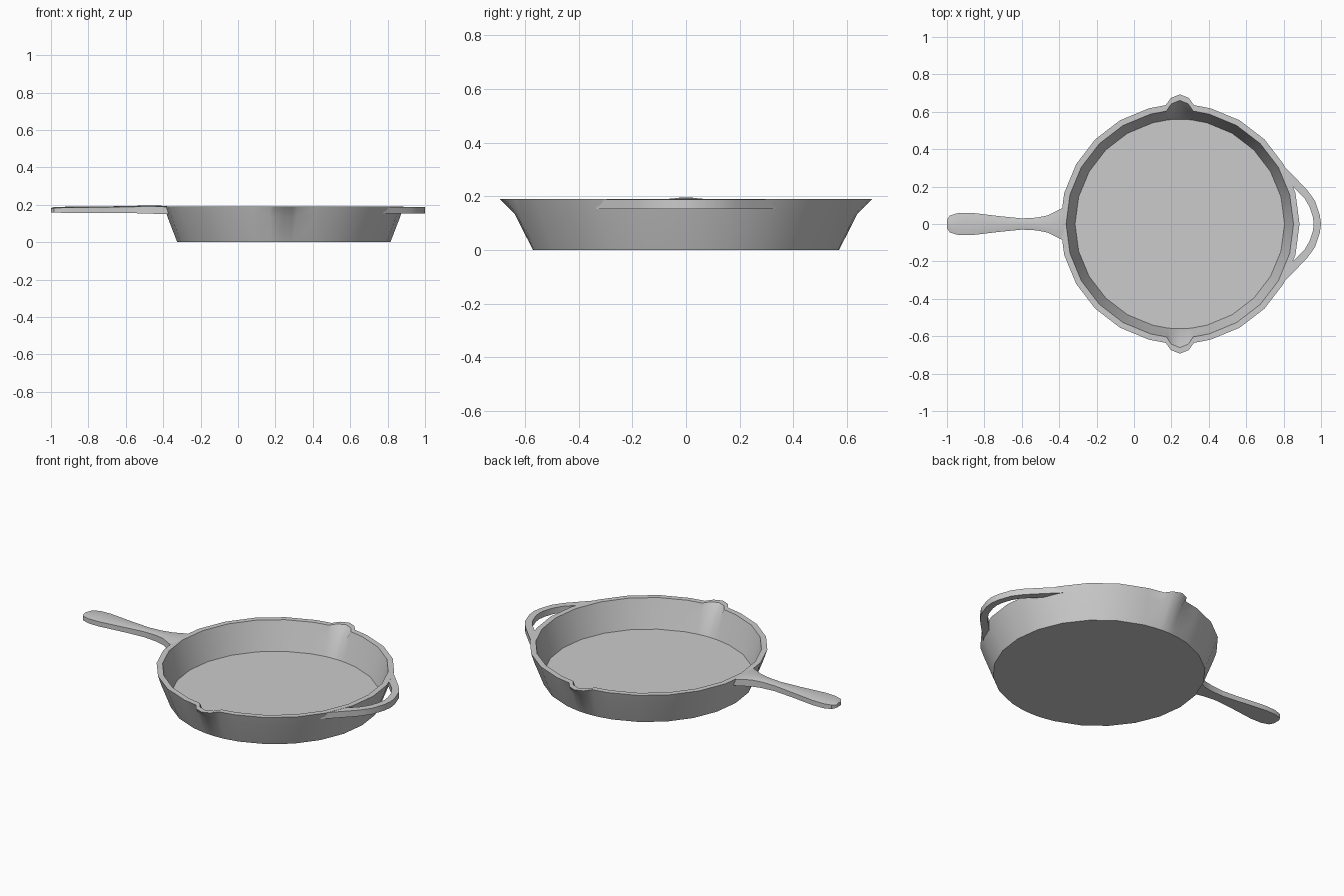
import bpy, bmesh
from math import sin, cos, radians

if "Cube" in bpy.data.objects:
    bpy.data.objects.remove(bpy.data.objects["Cube"])

CX = 0.245  # pan centre


def make(name, rings, closed_ends=True, loop=False):
    """Skin a list of equal-length closed rings into one mesh."""
    bm = bmesh.new()
    vs = [[bm.verts.new(p) for p in r] for r in rings]
    n = len(vs[0])
    pairs = list(zip(vs, vs[1:])) + ([(vs[-1], vs[0])] if loop else [])
    for a, b in pairs:
        for i in range(n):
            j = (i + 1) % n
            bm.faces.new((a[i], a[j], b[j], b[i]))
    if closed_ends:
        bm.faces.new(vs[0])
        bm.faces.new(vs[-1])
    bmesh.ops.recalc_face_normals(bm, faces=bm.faces)
    me = bpy.data.meshes.new(name)
    bm.to_mesh(me)
    bm.free()
    ob = bpy.data.objects.new(name, me)
    bpy.context.collection.objects.link(ob)
    bpy.ops.object.select_all(action='DESELECT')
    ob.select_set(True)
    bpy.context.view_layer.objects.active = ob
    bpy.ops.object.shade_smooth_by_angle(angle=radians(30))
    return ob


# Pan body: 24-sided profile rings with two pouring spouts bulging at the rim
spout = {-6.8: 0.0, -4: 0.036, 0: 0.053, 4: 0.036, 6.8: 0.0}
stations = [(k * 15, 0.0) for k in range(24) if k not in (6, 18)]
stations += [(c + d, b) for c in (90, 270) for d, b in spout.items()]
stations.sort()


def pan_ring(r, z, bulge):
    return [(CX + (r + b * bulge) * cos(radians(a)),
             (r + b * bulge) * sin(radians(a)), z) for a, b in stations]


profile = [(0.57, 0.0, 0), (0.622, 0.135, 0.3), (0.64, 0.19, 1),
           (0.608, 0.19, 1), (0.591, 0.13, 0.35), (0.56, 0.025, 0)]
make("pan_body", [pan_ring(*p) for p in profile])

# Long handle: x, half width, top, bottom
sections = [(-1.0, 0.022, 0.182, 0.160), (-0.985, 0.045, 0.187, 0.158),
            (-0.94, 0.059, 0.189, 0.157), (-0.87, 0.060, 0.190, 0.157),
            (-0.72, 0.042, 0.191, 0.157), (-0.60, 0.030, 0.193, 0.156),
            (-0.52, 0.034, 0.195, 0.154), (-0.46, 0.046, 0.196, 0.152),
            (-0.39, 0.082, 0.194, 0.150), (-0.37, 0.085, 0.190, 0.150)]
make("long_handle", [[(x, -w, b), (x, w, b), (x, w, t - 0.005),
                      (x, w * 0.5, t - 0.001), (x, 0, t),
                      (x, -w * 0.5, t - 0.001), (x, -w, t - 0.005)]
                     for x, w, t, b in sections])

# Helper handle: paired outer and inner points, mirrored across y
half = [((0.775, 0.335), (0.825, 0.225)), ((0.86, 0.250), (0.855, 0.195)),
        ((0.925, 0.183), (0.91, 0.140)), ((0.967, 0.125), (0.938, 0.093)),
        ((0.993, 0.050), (0.956, 0.040)), ((1.0, 0.0), (0.961, 0.0))]
path = half + [((o[0], -o[1]), (i[0], -i[1])) for o, i in half[-2::-1]]
make("helper_handle", [[(*o, 0.153), (*o, 0.189), (*i, 0.189), (*i, 0.153)]
                       for o, i in path])
